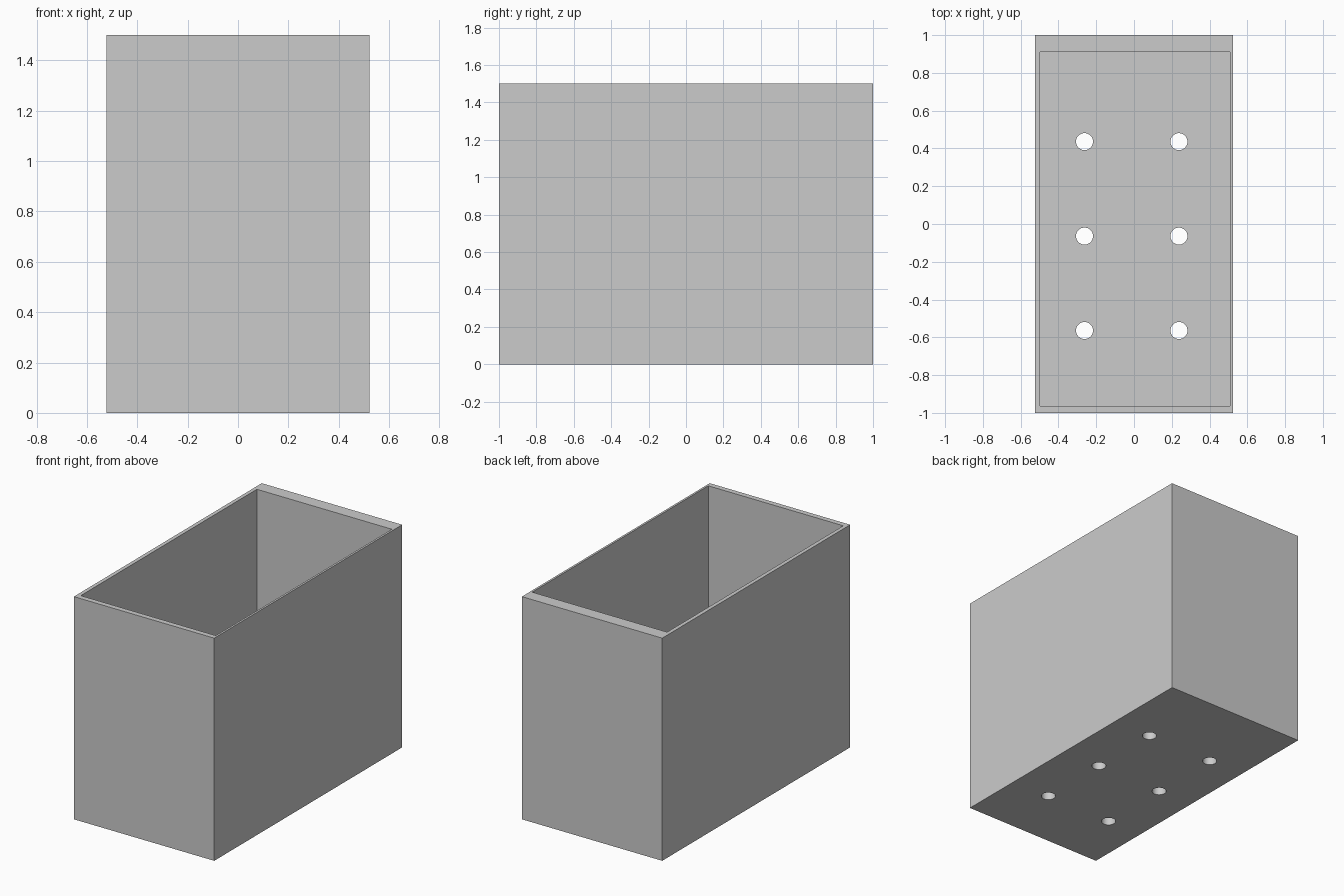
import bpy
from math import radians

if "Cube" in bpy.data.objects:
    bpy.data.objects.remove(bpy.data.objects["Cube"], do_unlink=True)

WIDTH, LENGTH, HEIGHT = 1.046, 2.0, 1.5
FLOOR = 0.06
HOLE_RADIUS = 0.045

grey = bpy.data.materials.new("light grey")
grey.use_nodes = True
grey.diffuse_color = (0.6, 0.6, 0.6, 1)
grey.node_tree.nodes["Principled BSDF"].inputs["Base Color"].default_value = grey.diffuse_color


def box(name, low, high):
    """Box spanning two opposite corners."""
    centre = [(a + b) / 2 for a, b in zip(low, high)]
    bpy.ops.mesh.primitive_cube_add(size=1, location=centre)
    obj = bpy.context.object
    obj.name = name
    obj.scale = [b - a for a, b in zip(low, high)]
    bpy.ops.object.transform_apply(location=True, rotation=False, scale=True)
    obj.data.materials.append(grey)
    return obj


def cut(target, cutter):
    """Subtract a cutter and remove it."""
    mod = target.modifiers.new("cut", "BOOLEAN")
    mod.operation = "DIFFERENCE"
    mod.solver = "EXACT"
    mod.object = cutter
    cutter.hide_render = True
    bpy.context.view_layer.objects.active = target
    bpy.ops.object.modifier_apply(modifier=mod.name)
    bpy.data.objects.remove(cutter, do_unlink=True)


# Open planter box, its cavity set off centre
planter = box("planter_box", (-WIDTH / 2, -LENGTH / 2, 0), (WIDTH / 2, LENGTH / 2, HEIGHT))
cut(planter, box("cavity", (-0.497, -0.964, FLOOR), (0.509, 0.911, HEIGHT + 0.2)))

# Two rows of three drain holes through the floor
for x in (-0.262, 0.238):
    for row in range(3):
        bpy.ops.mesh.primitive_cylinder_add(
            vertices=48, radius=HOLE_RADIUS, depth=0.4,
            location=(x, -0.564 + 0.5 * row, 0))
        hole = bpy.context.object
        hole.name = "drain_hole"
        hole.data.materials.append(grey)
        cut(planter, hole)

# Smooth hole walls, crisp box edges
bpy.ops.object.select_all(action="DESELECT")
planter.select_set(True)
bpy.context.view_layer.objects.active = planter
bpy.ops.object.shade_smooth_by_angle(angle=radians(30))
